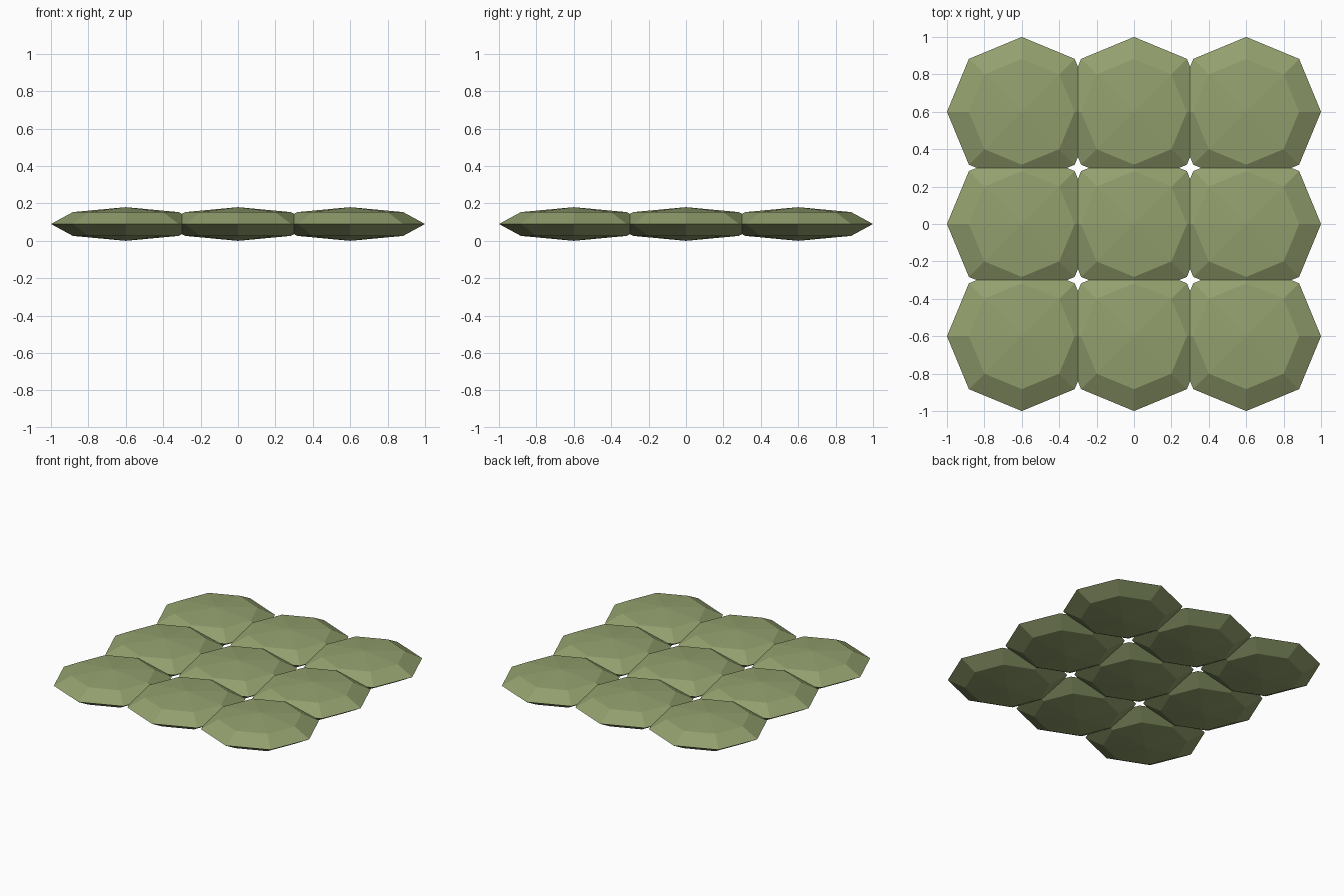
import bpy
import bmesh
from mathutils import Matrix

cube = bpy.data.objects.get("Cube")
if cube:
    bpy.data.objects.remove(cube, do_unlink=True)

RADIUS = 0.4
HALF_HEIGHT = 0.09
SPACING = 0.6

# Muted green for every pad
green = bpy.data.materials.new("moss_green")
green.use_nodes = True
colour = (0.29, 0.35, 0.155, 1.0)
green.diffuse_color = colour
green.node_tree.nodes["Principled BSDF"].inputs["Base Color"].default_value = colour

# One flattened low-poly pad, shared by the whole grid
pad_mesh = bpy.data.meshes.new("pad")
bm = bmesh.new()
bmesh.ops.create_uvsphere(
    bm, u_segments=8, v_segments=4, radius=1.0,
    matrix=Matrix.Diagonal((RADIUS, RADIUS, HALF_HEIGHT, 1.0)))
bmesh.ops.recalc_face_normals(bm, faces=bm.faces)
bm.to_mesh(pad_mesh)
bm.free()
pad_mesh.materials.append(green)

# Three by three grid of overlapping pads
for row, row_name in zip((-1, 0, 1), ("front", "middle", "back")):
    for column, column_name in zip((-1, 0, 1), ("right", "centre", "left")):
        pad = bpy.data.objects.new(f"pad_{row_name}_{column_name}", pad_mesh)
        pad.location = (column * SPACING, row * SPACING, HALF_HEIGHT)
        bpy.context.collection.objects.link(pad)
